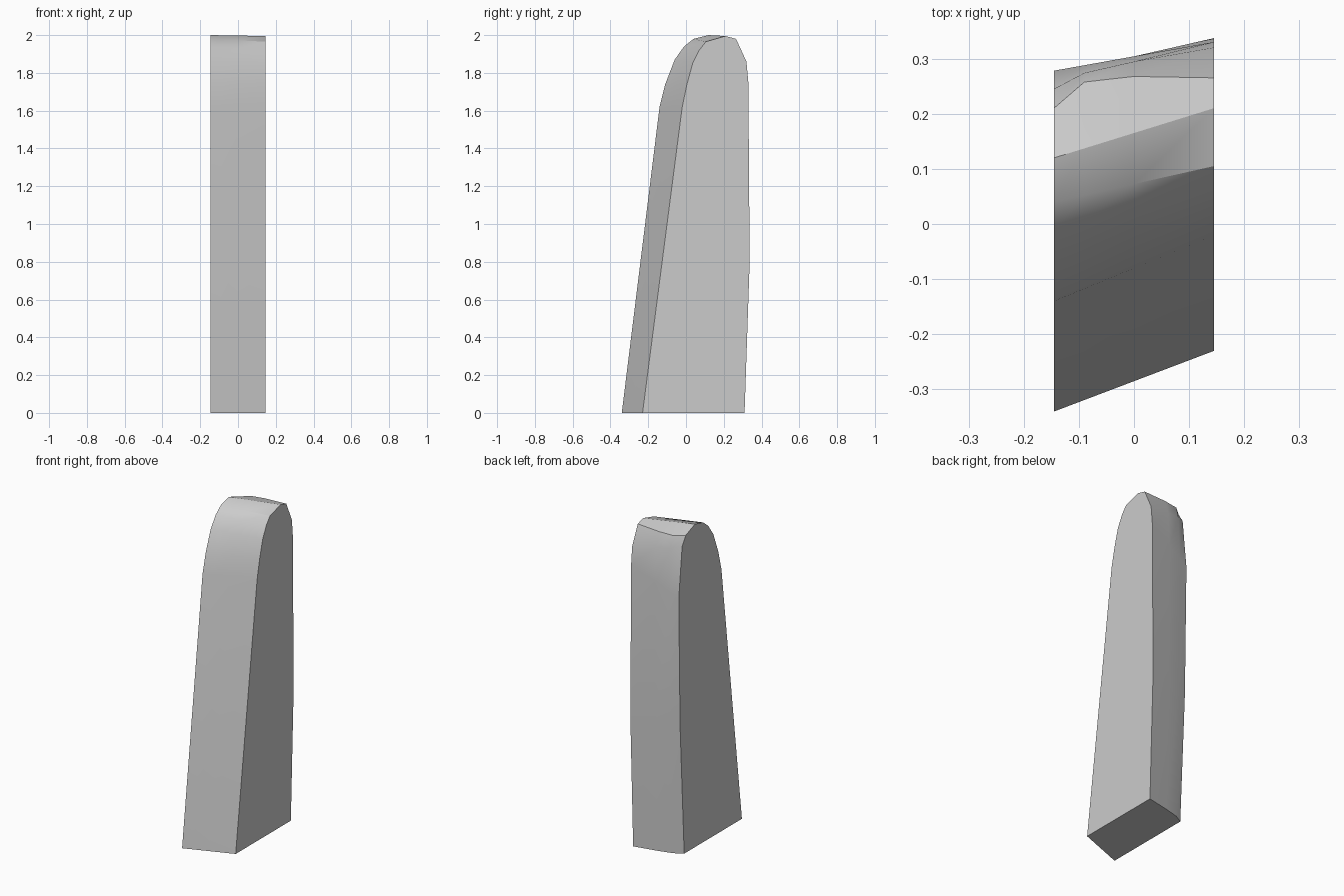
import bpy, bmesh, math

cube = bpy.data.objects.get("Cube")
if cube:
    bpy.data.objects.remove(cube, do_unlink=True)

HALF_WIDTH = 0.145
CREST = 7   # profile index of the ridge behind the crown

# Matching (y, z) side profiles, from the front foot over the crown to the back foot
low_side = [(-.34, 0), (-.14, 1.62), (-.11, 1.74), (-.06, 1.87), (-.01, 1.94), (.04, 1.98),
            (.12, 2), (.21, 1.965), (.245, 1.91), (.278, 1.6), (.265, .8), (.225, 0)]
high_side = [(-.23, 0), (-.02, 1.62), (.005, 1.74), (.035, 1.85), (.07, 1.92), (.105, 1.965),
             (.21, 1.995), (.265, 1.98), (.32, 1.86), (.33, 1.75), (.337, .8), (.31, 0)]

# Cross-sections: x position and how far the ridge bows backwards there
sections = [(-HALF_WIDTH, 0), (-.09, .037), (0, .03), (HALF_WIDTH, 0)]

grey = bpy.data.materials.new("light grey")
grey.use_nodes = True
colour = (0.6, 0.6, 0.6, 1)
grey.diffuse_color = colour
grey.node_tree.nodes["Principled BSDF"].inputs["Base Color"].default_value = colour

# Loft the slab between the two sides
bm = bmesh.new()
loops = []
for x, bow in sections:
    t = (x + HALF_WIDTH) / (2 * HALF_WIDTH)
    loop = []
    for i, ((y0, z0), (y1, z1)) in enumerate(zip(low_side, high_side)):
        y = y0 + (y1 - y0) * t
        if i == CREST:
            y += bow
        elif i == CREST + 1 or i == len(low_side) - 1:
            y += bow * 0.4
        loop.append(bm.verts.new((x, y, z0 + (z1 - z0) * t)))
    loops.append(loop)

for a, b in zip(loops, loops[1:]):
    for i in range(len(a)):
        j = (i + 1) % len(a)
        bm.faces.new((a[i], a[j], b[j], b[i]))
bm.faces.new(loops[0])
bm.faces.new(loops[-1])
bmesh.ops.recalc_face_normals(bm, faces=bm.faces)

mesh = bpy.data.meshes.new("rounded_slab")
bm.to_mesh(mesh)
bm.free()
mesh.materials.append(grey)
slab = bpy.data.objects.new("rounded_slab", mesh)
bpy.context.collection.objects.link(slab)

# Smooth front, crown and back with crisp rims
bpy.context.view_layer.objects.active = slab
slab.select_set(True)
bpy.ops.object.shade_smooth_by_angle(angle=math.radians(30))
